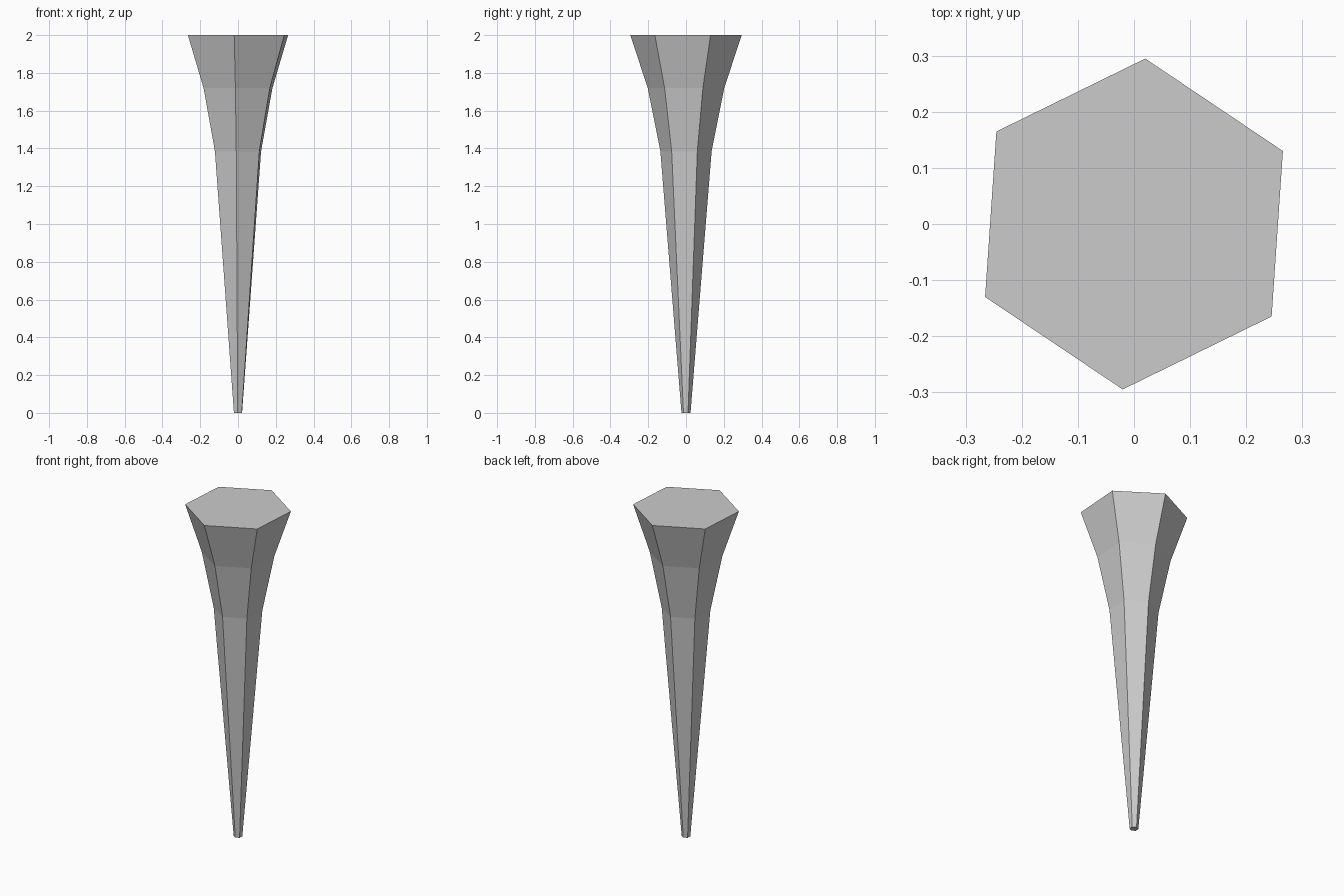
import bpy, bmesh, math

if "Cube" in bpy.data.objects:
    bpy.data.objects.remove(bpy.data.objects["Cube"])

SIDES = 6
TURN = math.radians(26.1)
# (radius, height) profile from tip to flared head
PROFILE = [(0.024, 0.0), (0.136, 1.385), (0.203, 1.72), (0.2955, 2.0)]

# Flared hexagonal spike: stacked rings bridged with flat faces
bm = bmesh.new()
rings = []
for r, z in PROFILE:
    angles = [TURN + i * math.tau / SIDES for i in range(SIDES)]
    rings.append([bm.verts.new((r * math.cos(a), r * math.sin(a), z)) for a in angles])
for low, high in zip(rings, rings[1:]):
    for i in range(SIDES):
        j = (i + 1) % SIDES
        bm.faces.new((low[i], low[j], high[j], high[i]))

# Tip and head caps
bm.faces.new(rings[0][::-1])
bm.faces.new(rings[-1])

mesh = bpy.data.meshes.new("flared_spike")
bm.to_mesh(mesh)
bm.free()
spike = bpy.data.objects.new("flared_spike", mesh)
bpy.context.collection.objects.link(spike)
